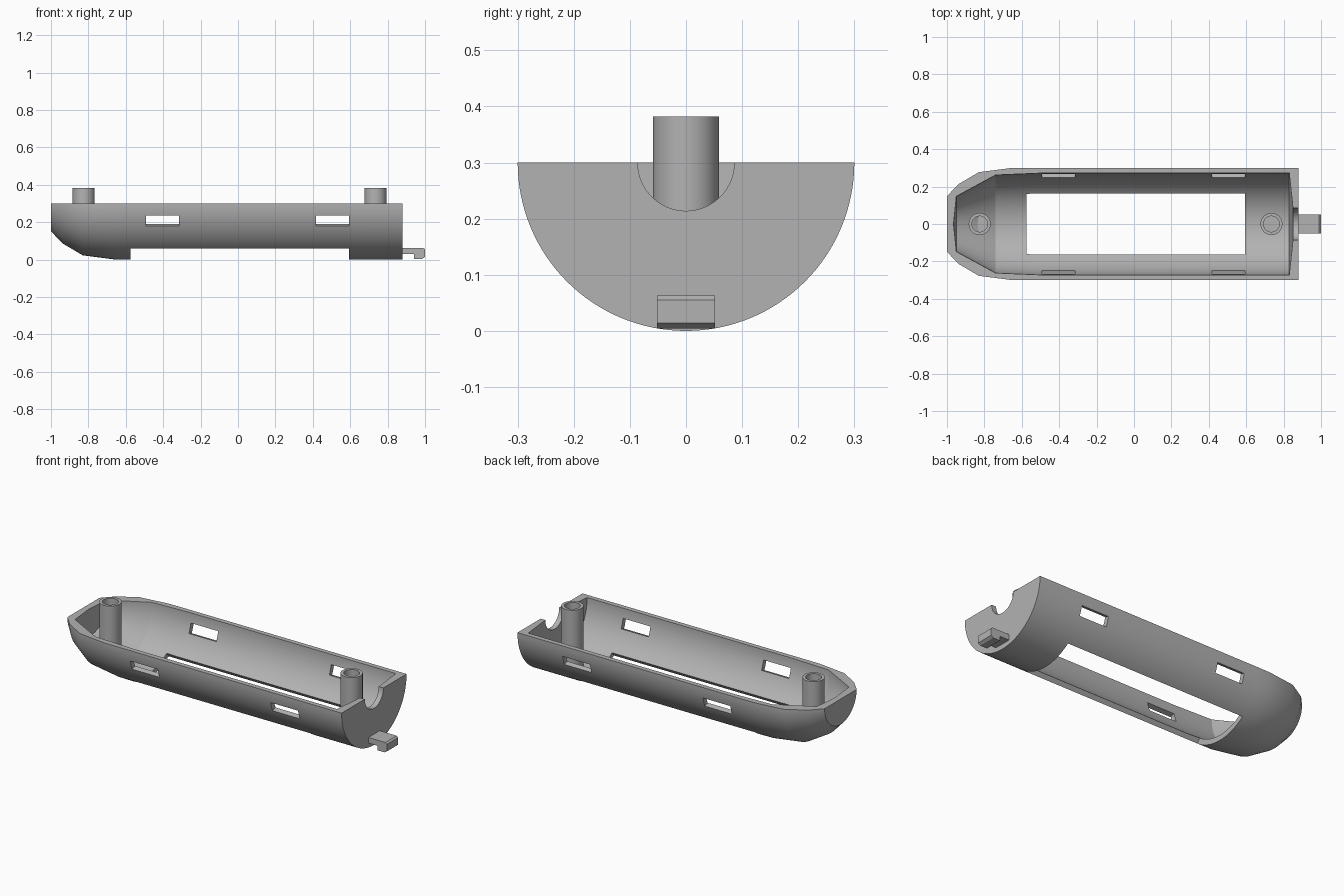
import bpy, bmesh, math
from mathutils import Matrix

if "Cube" in bpy.data.objects:
    bpy.data.objects.remove(bpy.data.objects["Cube"])

grey = bpy.data.materials.new("plain grey")
grey.diffuse_color = (0.45, 0.45, 0.45, 1)
grey.use_nodes = True
grey.node_tree.nodes["Principled BSDF"].inputs["Base Color"].default_value = grey.diffuse_color


def make(name, bm, helper=False):
    bmesh.ops.recalc_face_normals(bm, faces=bm.faces[:])
    me = bpy.data.meshes.new(name)
    bm.to_mesh(me)
    bm.free()
    ob = bpy.data.objects.new(name, me)
    bpy.context.collection.objects.link(ob)
    me.materials.append(grey)
    ob.hide_render = helper
    return ob


def prism(name, pts, vec, helper=False):
    """Extrude a closed 3D outline along vec."""
    bm = bmesh.new()
    f = bm.faces.new([bm.verts.new(p) for p in pts])
    r = bmesh.ops.extrude_face_region(bm, geom=[f])
    bmesh.ops.translate(bm, vec=vec, verts=[v for v in r["geom"] if isinstance(v, bmesh.types.BMVert)])
    if f.is_valid is False or not any(set(g.verts) == set(bm.verts[:len(pts)]) for g in bm.faces):
        bm.verts.ensure_lookup_table()
        bm.faces.new(bm.verts[:len(pts)])
    return make(name, bm, helper)


def lathe(name, prof, place, a0, a1, n, closed_turn):
    """Sweep a closed profile about an axis; place(u, r, angle) gives the point."""
    bm = bmesh.new()
    steps = n if closed_turn else n + 1
    rings = [[bm.verts.new(place(u, r, a0 + (a1 - a0) * i / n)) for u, r in prof] for i in range(steps)]
    m = len(prof)
    for i in range(n):
        A, B = rings[i], rings[(i + 1) % steps]
        for j in range(m):
            k = (j + 1) % m
            if prof[j][1] == 0 and prof[k][1] == 0:
                continue
            bm.faces.new((A[j], A[k], B[k], B[j]))
    if not closed_turn:
        bm.faces.new(rings[0])
        bm.faces.new(rings[-1])
    bmesh.ops.remove_doubles(bm, verts=bm.verts[:], dist=1e-5)
    return make(name, bm)


def smooth(ob):
    bpy.ops.object.select_all(action='DESELECT')
    ob.select_set(True)
    bpy.context.view_layer.objects.active = ob
    bpy.ops.object.shade_smooth_by_angle(angle=math.radians(25))


# hollow half-round shell with tapered nose and notched end wall
profile = [(-1, 0), (-1, .148), (-.94, .212), (-.83, .277), (-.66, .299), (-.58, .3), (.88, .3),
           (.88, .086), (.85, .086), (.83, .272), (-.5, .272), (-.74, .262), (-.95, .148), (-.965, 0)]
shell = lathe("half_round_shell", profile,
              lambda x, r, a: (x, r * math.cos(a), .3 + r * math.sin(a)), math.pi, 2 * math.pi, 64, False)

# cutters: wedge for the floor opening, tilted boxes for the side slots
cutters = [prism("opening_cutter", [(-.575, 0, .3), (-.575, .36, -.18), (-.575, -.36, -.18)], (1.168, 0, 0), True)]
for x in (-.403, .505):
    for s in (-1, 1):
        bm = bmesh.new()
        bmesh.ops.create_cube(bm, size=1, matrix=Matrix.Translation((x, 0, .3)) @
                              Matrix.Rotation(-s * math.radians(18), 4, 'X') @
                              Matrix.Translation((0, s * .29, 0)) @
                              Matrix.Diagonal((.177, .12, .057, 1)))
        cutters.append(make("slot_cutter", bm, True))
bpy.context.view_layer.objects.active = shell
for c in cutters:
    m = shell.modifiers.new("cut", 'BOOLEAN')
    m.operation, m.solver, m.object = 'DIFFERENCE', 'EXACT', c
    bpy.ops.object.modifier_apply(modifier=m.name)
for c in cutters:
    bpy.data.objects.remove(c)
smooth(shell)

# hollow screw posts
for name, px, z0, zf in (("nose_post", -.825, .06, .09), ("end_post", .735, .015, .035)):
    post = lathe(name, [(z0, 0), (z0, .059), (.382, .059), (.382, .042), (zf, .042), (zf, 0)],
                 lambda z, r, a, px=px: (px + r * math.cos(a), r * math.sin(a), z), 0, 2 * math.pi, 40, True)
    smooth(post)

# hooked latch tab on the flat end
prism("latch_tab", [(.86, -.052, .03), (.94, -.052, .03), (.94, -.052, .004), (.985, -.052, .004),
                    (1, -.052, .014), (1, -.052, .055), (.99, -.052, .063), (.86, -.052, .063)], (0, .104, 0))
